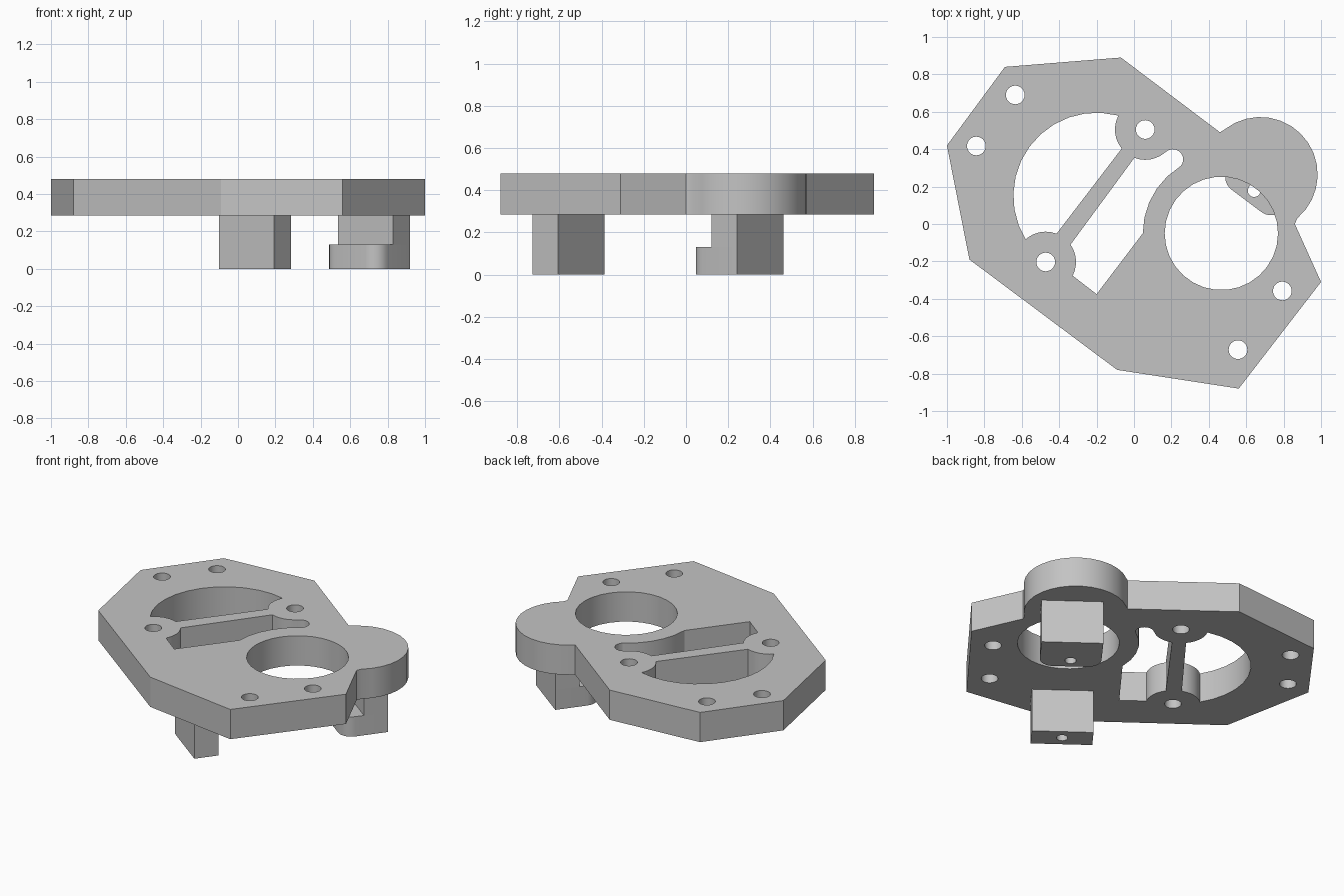
import bpy, bmesh
from math import cos, sin, radians, ceil, atan2
from mathutils import Matrix

cube = bpy.data.objects.get("Cube")
if cube:
    bpy.data.objects.remove(cube, do_unlink=True)

grey = bpy.data.materials.new("light grey")
grey.use_nodes = True
COLOUR = (0.55, 0.55, 0.55, 1)
grey.diffuse_color = COLOUR
grey.node_tree.nodes["Principled BSDF"].inputs["Base Color"].default_value = COLOUR


def arc(cx, cy, r, a0, a1, step=12):
    """Points on an arc from angle a0 to a1, in degrees."""
    n = max(2, ceil(abs(a1 - a0) / step))
    angles = [radians(a0 + (a1 - a0) * i / n) for i in range(n + 1)]
    return [(cx + r * cos(a), cy + r * sin(a)) for a in angles]


def circle(cx, cy, r, step=12):
    return arc(cx, cy, r, 0, 360, step)[:-1]


def rect(x0, x1, y0, y1):
    return [(x0, y0), (x1, y0), (x1, y1), (x0, y1)]


def prism(name, loops, z0, z1, angle=0.0):
    """Extrude an outline (first loop) with holes (other loops)."""
    curve = bpy.data.curves.new(name, 'CURVE')
    curve.dimensions = '2D'
    curve.fill_mode = 'BOTH'
    curve.extrude = (z1 - z0) / 2
    for loop in loops:
        spline = curve.splines.new('POLY')
        spline.points.add(len(loop) - 1)
        for point, (x, y) in zip(spline.points, loop):
            point.co = (x, y, 0, 1)
        spline.use_cyclic_u = True
    obj = bpy.data.objects.new(name, curve)
    bpy.context.collection.objects.link(obj)
    bpy.ops.object.select_all(action='DESELECT')
    obj.select_set(True)
    bpy.context.view_layer.objects.active = obj
    bpy.ops.object.convert(target='MESH')
    obj = bpy.context.view_layer.objects.active
    mesh = obj.data
    bm = bmesh.new()
    bm.from_mesh(mesh)
    bmesh.ops.remove_doubles(bm, verts=bm.verts, dist=0.0005)
    bm.transform(Matrix.Translation((0, 0, (z0 + z1) / 2)) @ Matrix.Rotation(angle, 4, 'Z'))
    bmesh.ops.recalc_face_normals(bm, faces=bm.faces)
    bm.to_mesh(mesh)
    bm.free()
    mesh.materials.clear()
    mesh.materials.append(grey)
    bpy.ops.object.shade_smooth_by_angle(angle=radians(25))
    return obj


BOTTOM, TOP, STEP_Z = 0.285, 0.48, 0.13

# Plate outline: faceted body with a round lobe on the left
outline = [(0.86, 0.0), (1.0, -0.31), (0.56, -0.88), (-0.09, -0.78), (-0.88, -0.19),
           (-1.0, 0.42), (-0.69, 0.84), (-0.07, 0.89), (0.46, 0.49)]
outline += arc(0.675, 0.265, 0.307, 128, -50)

# Large openings, split by a diagonal bar with a round boss at each end
BOSS_A, BOSS_B, BOSS_R = (-0.472, -0.203), (0.06, 0.505), 0.162
MAIN = (0.467, -0.05)
round_opening = (arc(-0.2, 0.15, 0.445, 212, 75)
                 + arc(*BOSS_B, BOSS_R, 153, 219)
                 + arc(*BOSS_A, BOSS_R, 69, 134))
slot_opening = (arc(*BOSS_B, BOSS_R, 249, 311)
                + arc(0.208, 0.345, 0.055, 130, -45, 20)
                + arc(*MAIN, 0.42, 122, 180)
                + [(-0.2, -0.375)]
                + arc(*BOSS_A, BOSS_R, -27, 35))
screw_holes = [circle(x, y, 0.05, 15) for x, y in
               [BOSS_A, BOSS_B, (-0.635, 0.69), (-0.843, 0.417), (0.793, -0.358), (0.556, -0.672)]]
prism("plate", [outline, circle(*MAIN, 0.303), round_opening, slot_opening] + screw_holes,
      BOTTOM, TOP)

# Feet share one turned frame: u along their width, v across
TURN = atan2(-0.6, 0.8)
U0, U1 = 0.223, 0.59
MID = (U0 + U1) / 2
HOLE_R = 0.034

# Back foot with a rounded tongue reaching under the main hole
V_TONGUE, V_FRONT, V_BACK, R = 0.46, 0.594, 0.744, 0.083
tongue = ([(U1, V_BACK), (U0, V_BACK)]
          + arc(U0 + R, V_TONGUE + R, R, 180, 270)
          + arc(U1 - R, V_TONGUE + R, R, 270, 360))
prism("back_foot_tongue", [tongue, circle(MID, 0.528, HOLE_R, 20)], 0, STEP_Z, TURN)
prism("back_foot_post", [rect(U0, U1, V_FRONT, V_BACK)], STEP_Z, BOTTOM, TURN)

# Front foot with a blind hole from below
front = rect(U0, U1, -0.466, -0.316)
prism("front_foot_base", [front, circle(MID, -0.391, HOLE_R, 20)], 0, STEP_Z, TURN)
prism("front_foot_post", [front], STEP_Z, BOTTOM, TURN)
